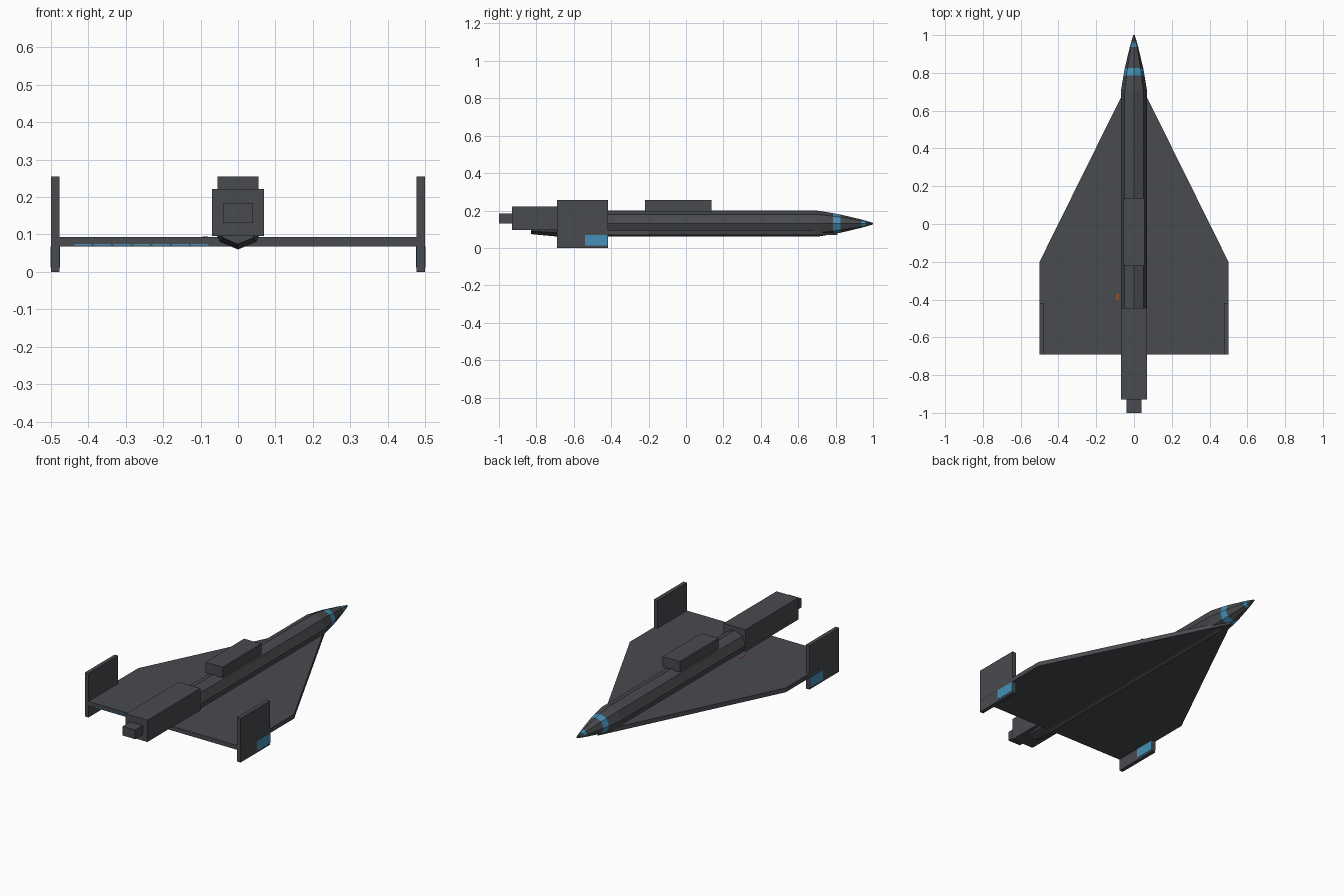
import bpy, bmesh, math

if "Cube" in bpy.data.objects:
    bpy.data.objects.remove(bpy.data.objects["Cube"])


def material(name, rgb):
    m = bpy.data.materials.new(name)
    m.diffuse_color = (*rgb, 1)
    m.use_nodes = True
    m.node_tree.nodes["Principled BSDF"].inputs["Base Color"].default_value = m.diffuse_color
    return m


GREY = material("dark_grey", (0.065, 0.069, 0.077))
BLUE = material("light_blue", (0.06, 0.28, 0.48))
ORANGE = material("rust_orange", (0.25, 0.08, 0.03))


def finish(name, bm, *mats):
    bmesh.ops.recalc_face_normals(bm, faces=bm.faces)
    mesh = bpy.data.meshes.new(name)
    bm.to_mesh(mesh)
    bm.free()
    for m in mats:
        mesh.materials.append(m)
    ob = bpy.data.objects.new(name, mesh)
    bpy.context.collection.objects.link(ob)
    return ob


def box(name, x, y, z, mat=GREY):
    """Box from (min, max) ranges."""
    bm = bmesh.new()
    bmesh.ops.create_cube(bm, size=1)
    for v in bm.verts:
        v.co = [r[0] if c < 0 else r[1] for c, r in zip(v.co, (x, y, z))]
    return finish(name, bm, mat)


# Fuselage: eight-sided tube lofted along y, with painted nose rings
bm = bmesh.new()
stations = [(-0.83, 0.056), (-0.68, 0.07), (0.70, 0.07), (0.785, 0.056),
            (0.825, 0.049), (0.938, 0.022), (0.96, 0.016), (1.0, 0.004)]
rings = [[bm.verts.new((r * math.sin(k * math.pi / 4), y,
                        0.13 + r * math.cos(k * math.pi / 4))) for k in range(8)]
         for y, r in stations]
for i, (a, b) in enumerate(zip(rings, rings[1:])):
    for k in range(8):
        f = bm.faces.new((a[k], a[k - 1], b[k - 1], b[k]))
        f.material_index = 1 if i in (3, 5) else 0
bm.faces.new(rings[0])
bm.faces.new(rings[-1])
finish("fuselage", bm, GREY, BLUE)

# Delta wing: flat outline extruded upward
bm = bmesh.new()
outline = [(0, 0.81), (0.5, -0.2), (0.5, -0.69), (-0.5, -0.69), (-0.5, -0.2)]
face = bm.faces.new([bm.verts.new((x, y, 0.068)) for x, y in outline])
top = bmesh.ops.extrude_face_region(bm, geom=[face])["geom"]
bmesh.ops.translate(bm, vec=(0, 0, 0.025),
                    verts=[g for g in top if isinstance(g, bmesh.types.BMVert)])
finish("delta_wing", bm, GREY)

# Engine, nozzle and dorsal housing
box("engine_housing", (-0.07, 0.07), (-0.93, -0.445), (0.096, 0.222))
box("engine_nozzle", (-0.04, 0.04), (-1.0, -0.93), (0.131, 0.184))
box("dorsal_housing", (-0.055, 0.055), (-0.22, 0.135), (0.193, 0.255))

# Wingtip fins with blue panels on both faces
for side, s in (("left", -1), ("right", 1)):
    box(side + "_fin", sorted((s * 0.477, s * 0.4995)), (-0.69, -0.418), (0, 0.255))
    box(side + "_fin_panel", sorted((s * 0.4755, s * 0.501)), (-0.54, -0.419),
        (0.012, 0.068), BLUE)

# Painted marks: trailing-edge dashes and a small spot on the wing
for i in range(7):
    x = -0.437 + i * 0.052
    box(f"trailing_edge_dash_{i + 1}", (x, x + 0.046), (-0.6915, -0.688),
        (0.07, 0.075), BLUE)
box("wing_spot", (-0.095, -0.08), (-0.405, -0.37), (0.092, 0.094), ORANGE)
